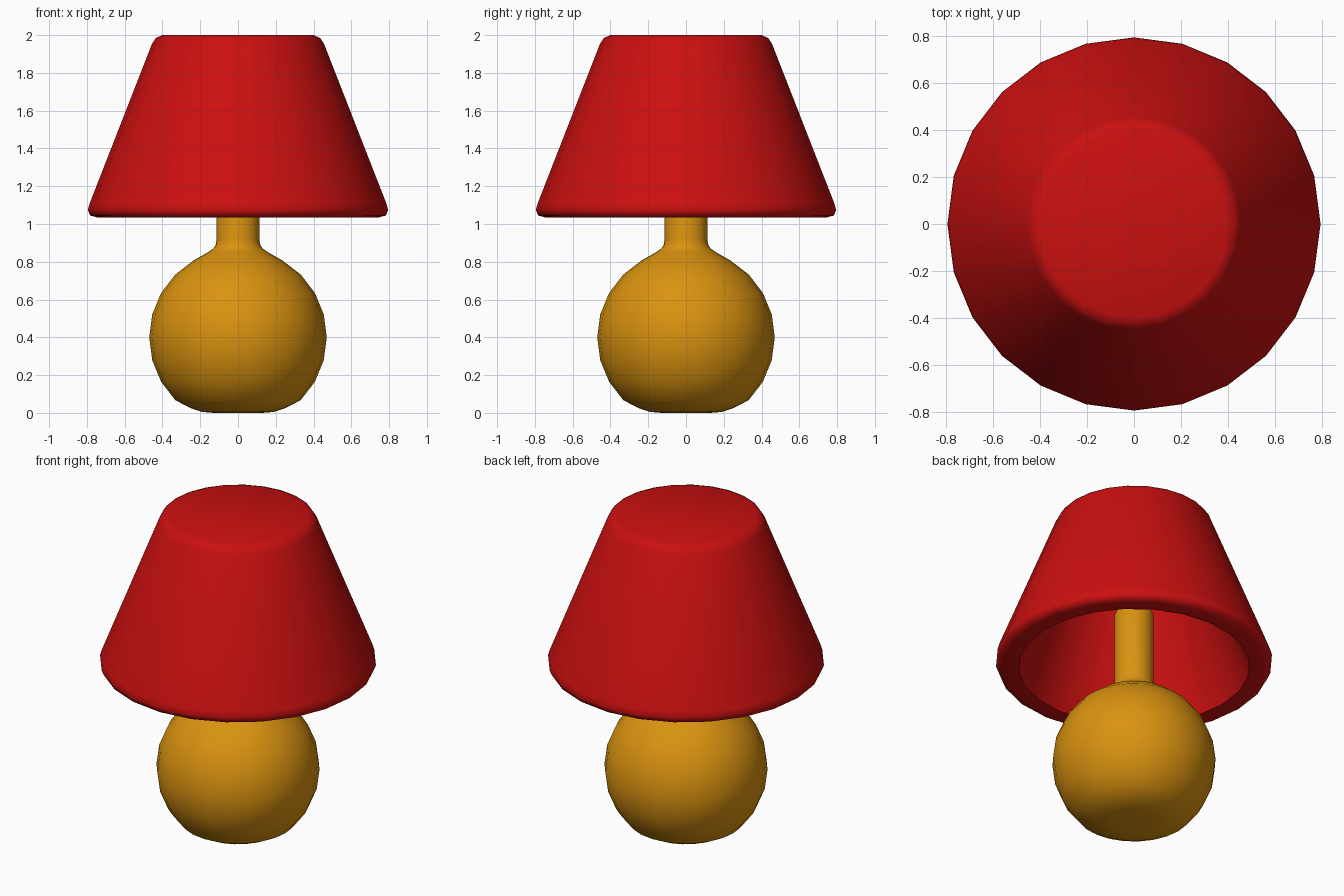
import bpy, bmesh
from math import radians, cos, sin, tau

default = bpy.data.objects.get("Cube")
if default:
    bpy.data.objects.remove(default, do_unlink=True)

SIDES = 24


def material(name, color):
    mat = bpy.data.materials.new(name)
    mat.use_nodes = True
    mat.diffuse_color = color
    mat.node_tree.nodes["Principled BSDF"].inputs["Base Color"].default_value = color
    return mat


def lathe(name, profile, mat, sharp_angle):
    """Revolve an (r, z) profile about z and cap both ends."""
    bm = bmesh.new()
    rings = [[bm.verts.new((r * cos(tau * i / SIDES), r * sin(tau * i / SIDES), z))
              for i in range(SIDES)] for r, z in profile]
    for low, high in zip(rings, rings[1:]):
        for i in range(SIDES):
            j = (i + 1) % SIDES
            bm.faces.new((low[i], low[j], high[j], high[i]))
    bm.faces.new(rings[0])
    bm.faces.new(rings[-1])
    bmesh.ops.recalc_face_normals(bm, faces=bm.faces)
    mesh = bpy.data.meshes.new(name)
    bm.to_mesh(mesh)
    bm.free()
    mesh.materials.append(mat)
    obj = bpy.data.objects.new(name, mesh)
    bpy.context.collection.objects.link(obj)
    bpy.ops.object.select_all(action='DESELECT')
    obj.select_set(True)
    bpy.context.view_layer.objects.active = obj
    bpy.ops.object.shade_smooth_by_angle(angle=radians(sharp_angle))
    return obj


red = material("shade red", (0.6, 0.005, 0.005, 1))
amber = material("base amber", (0.7, 0.29, 0.005, 1))

# Round base: flattened foot, ball, then neck and stem rising into the shade
foot = [(0.13, 0), (0.19, 0.005), (0.255, 0.027)]
ball = [(0.47 * cos(radians(a)), 0.4 + 0.47 * sin(radians(a)))
        for a in range(-45, 61, 15)]
stem = [(0.16, 0.85), (0.13, 0.87), (0.118, 0.89), (0.113, 0.92),
        (0.113, 1.37), (0.105, 1.39), (0.09, 1.4)]
lathe("lamp_base", foot + ball + stem, amber, 60)

# Hollow tapered shade: inner ceiling, inner wall, rim, outer wall, closed top
shade = [(0.34, 1.87), (0.665, 1.035), (0.745, 1.035), (0.783, 1.045),
         (0.795, 1.075), (0.785, 1.11), (0.455, 1.955), (0.435, 1.985), (0.40, 2.0)]
lathe("lamp_shade", shade, red, 60)
